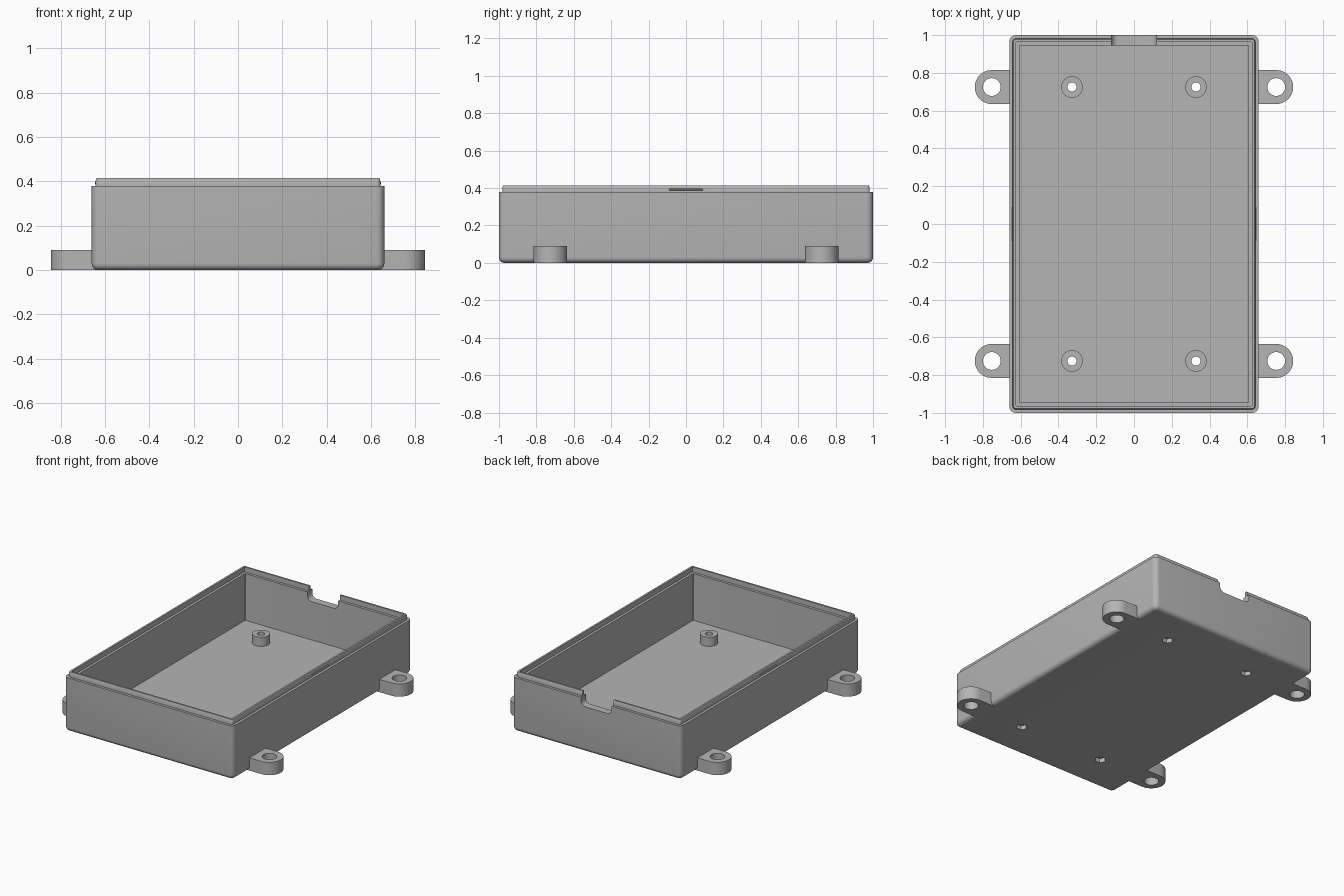
import bpy, bmesh
from math import pi, sin, cos

cube = bpy.data.objects.get("Cube")
if cube:
    bpy.data.objects.remove(cube, do_unlink=True)

grey = bpy.data.materials.new("plain_grey")
grey.use_nodes = True
grey.diffuse_color = (0.46, 0.46, 0.46, 1)
grey.node_tree.nodes["Principled BSDF"].inputs["Base Color"].default_value = grey.diffuse_color

HALF_X, HALF_Y = 0.66, 1.0
FLOOR, RIM, TOP = 0.05, 0.38, 0.415


def loft(name, loops):
    """Closed solid skinned through equal-length loops of points."""
    bm = bmesh.new()
    rings = [[bm.verts.new(p) for p in loop] for loop in loops]
    for a, b in zip(rings, rings[1:]):
        for i in range(len(a)):
            j = (i + 1) % len(a)
            bm.faces.new((a[i], a[j], b[j], b[i]))
    bm.faces.new(rings[0][::-1])
    bm.faces.new(rings[-1])
    bmesh.ops.recalc_face_normals(bm, faces=bm.faces)
    mesh = bpy.data.meshes.new(name)
    bm.to_mesh(mesh)
    bm.free()
    mesh.materials.append(grey)
    ob = bpy.data.objects.new(name, mesh)
    bpy.context.collection.objects.link(ob)
    return ob


def rounded_loop(inset, z, steps=6):
    r = max(0.035 - inset, 0.004)
    x, y = HALF_X - inset - r, HALF_Y - inset - r
    pts = []
    for k, (sx, sy) in enumerate(((1, 1), (-1, 1), (-1, -1), (1, -1))):
        for i in range(steps + 1):
            a = (k + i / steps) * pi / 2
            pts.append((sx * x + r * cos(a), sy * y + r * sin(a), z))
    return pts


def cylinder(name, x, y, r, z0, z1, sides=32):
    ring = [(x + r * cos(2 * pi * i / sides), y + r * sin(2 * pi * i / sides))
            for i in range(sides)]
    return loft(name, [[(px, py, z) for px, py in ring] for z in (z0, z1)])


def activate(ob):
    bpy.ops.object.select_all(action='DESELECT')
    ob.select_set(True)
    bpy.context.view_layer.objects.active = ob


def cut(ob, cutter):
    activate(ob)
    mod = ob.modifiers.new("cut", 'BOOLEAN')
    mod.operation, mod.solver, mod.object = 'DIFFERENCE', 'EXACT', cutter
    bpy.ops.object.modifier_apply(modifier=mod.name)


def discard(cutter):
    bpy.data.objects.remove(cutter, do_unlink=True)


def smooth(ob):
    activate(ob)
    bpy.ops.object.shade_smooth_by_angle(angle=pi / 6)


# Tray: rounded base, stepped rim with a raised lip, hollow inside
FILLET = 0.03
profile = [(FILLET * (1 - sin(a)), FILLET * (1 - cos(a)))
           for a in (i * pi / 12 for i in range(7))]
profile += [(0, RIM), (0.018, RIM), (0.018, 0.402), (0.023, TOP), (0.036, TOP),
            (0.036, RIM), (0.054, RIM), (0.054, FLOOR)]
tray = loft("tray", [rounded_loop(d, z) for d, z in profile])

# Cable notch in the back wall, rounded at its lower corners
W, LOW, R = 0.12, 0.32, 0.035
right = [(W, 0.5)] + [(W - R + R * cos(a), LOW + R - R * sin(a))
                      for a in (i * pi / 12 for i in range(7))]
outline = right + [(-x, z) for x, z in reversed(right)]
notch = loft("notch_cutter", [[(x, y, z) for x, z in outline] for y in (0.9, 1.1)])
cut(tray, notch)
discard(notch)

for sx, side in ((1, "left"), (-1, "right")):
    for sy, end in ((-1, "front"), (1, "back")):
        y = sy * 0.725

        # Board standoff with a screw hole and a hexagonal nut recess below
        x = sx * 0.328
        post = cylinder(f"standoff_{end}_{side}", x, y, 0.057, FLOOR - 0.005, 0.115)
        hole = cylinder("hole_cutter", x, y, 0.024, -0.1, 0.3, 24)
        nut = cylinder("nut_cutter", x, y, 0.036, -0.1, 0.03, 6)
        cut(post, hole)
        cut(tray, hole)
        cut(tray, nut)
        discard(hole)
        discard(nut)
        smooth(post)

        # Mounting tab with a rounded end and a screw hole
        cx, r = 0.753, 0.09
        shape = [(0.63, -r)] + [(cx + r * sin(a), -r * cos(a))
                                for a in (i * pi / 16 for i in range(17))] + [(0.63, r)]
        tab = loft(f"mounting_tab_{end}_{side}",
                   [[(sx * px, y + py, z) for px, py in shape] for z in (0, 0.09)])
        hole = cylinder("hole_cutter", sx * cx, y, 0.047, -0.1, 0.3)
        cut(tab, hole)
        discard(hole)
        smooth(tab)

    # Shallow snap rib on the outside of the lip
    x0, x1 = 0.638, 0.646
    rib = [(x0, 0.385), (x1, 0.391), (x1, 0.396), (x0, 0.402)]
    smooth(loft(f"snap_rib_{side}",
                [[(sx * x, y, z) for x, z in rib] for y in (-0.09, 0.09)]))

smooth(tray)
